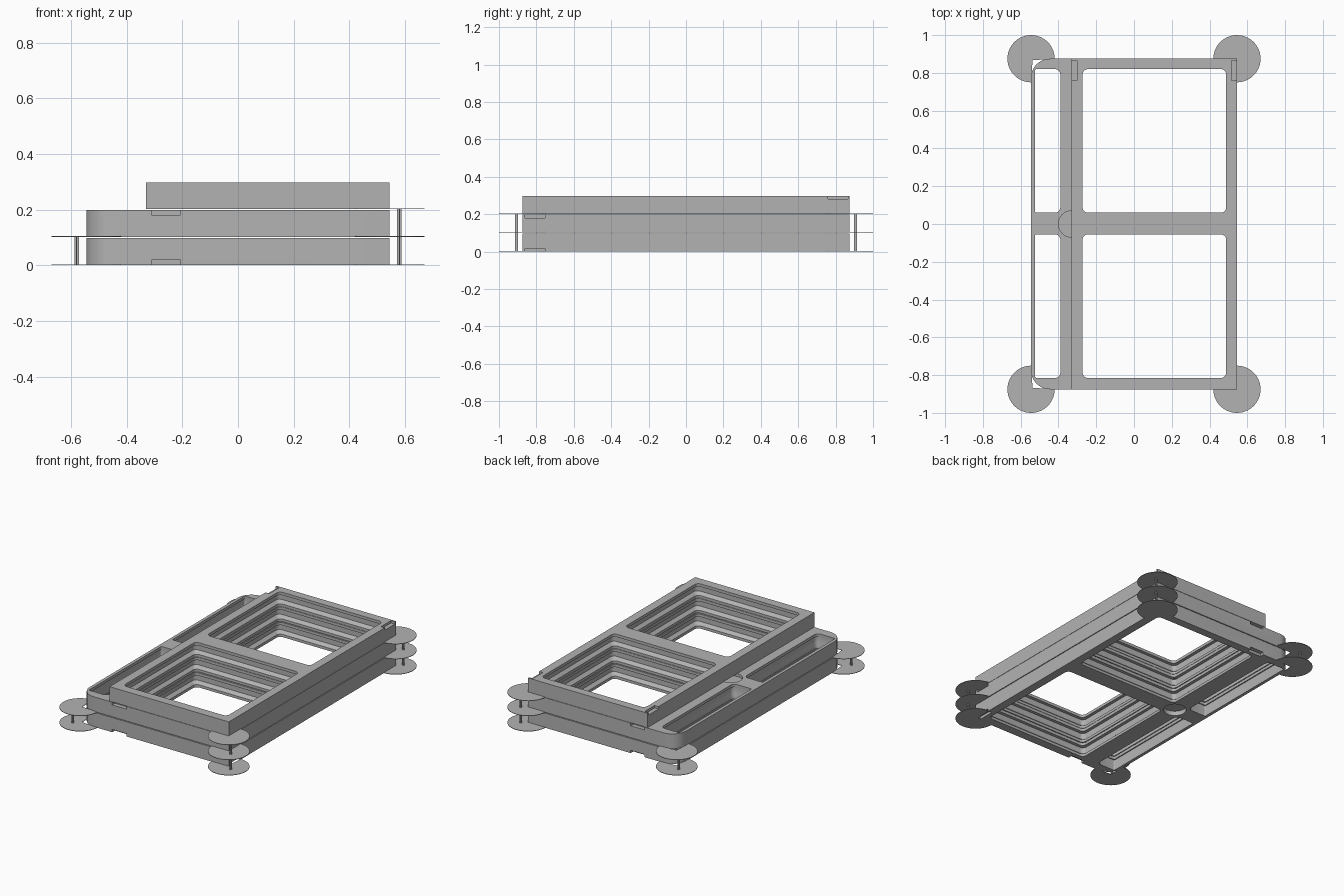
import bpy, bmesh, math

if "Cube" in bpy.data.objects:
    bpy.data.objects.remove(bpy.data.objects["Cube"])

grey = bpy.data.materials.new("plain grey")
grey.diffuse_color = (0.45, 0.45, 0.45, 1)
grey.use_nodes = True
grey.node_tree.nodes["Principled BSDF"].inputs["Base Color"].default_value = grey.diffuse_color


def rounded_rect(x0, x1, y0, y1, radii, seg=6):
    """Outline, counter-clockwise; radii order: left-front, right-front, right-back, left-back."""
    pts = []
    corners = [(x0, y0, 1, 1), (x1, y0, -1, 1), (x1, y1, -1, -1), (x0, y1, 1, -1)]
    for i, ((x, y, sx, sy), r) in enumerate(zip(corners, radii)):
        n = seg if r > 0 else 0
        for k in range(n + 1):
            a = math.pi + i * math.pi / 2 + (k / n * math.pi / 2 if n else 0)
            pts.append((x + sx * r + r * math.cos(a), y + sy * r + r * math.sin(a)))
    return pts


def loft(name, rings):
    """Solid through a list of (outline, z) with matching point counts."""
    bm = bmesh.new()
    loops = [[bm.verts.new((x, y, z)) for x, y in pts] for pts, z in rings]
    for a, b in zip(loops, loops[1:]):
        for i in range(len(a)):
            j = (i + 1) % len(a)
            bm.faces.new((a[i], a[j], b[j], b[i]))
    bm.faces.new(loops[0][::-1])
    bm.faces.new(loops[-1])
    bmesh.ops.recalc_face_normals(bm, faces=bm.faces)
    me = bpy.data.meshes.new(name)
    bm.to_mesh(me)
    bm.free()
    me.materials.append(grey)
    ob = bpy.data.objects.new(name, me)
    bpy.context.collection.objects.link(ob)
    return ob


def box(name, x0, x1, y0, y1, z0, z1):
    pts = [(x0, y0), (x1, y0), (x1, y1), (x0, y1)]
    return loft(name, [(pts, z0), (pts, z1)])


def circle(x, y, r, n=40, a0=0, a1=2 * math.pi, closed=False):
    m = n if closed else n - 1
    return [(x + r * math.cos(a0 + (a1 - a0) * k / (m if not closed else n)),
             y + r * math.sin(a0 + (a1 - a0) * k / (m if not closed else n))) for k in range(n)]


def opening(x0, x1, y0, y1, z, h, depth, radii):
    """Cutter for an opening whose wall is recessed between two lips."""
    def ring(d):
        return rounded_rect(x0 - d, x1 + d, y0 - d, y1 + d, radii)
    return loft("cutter", [(ring(0), z - 0.02), (ring(0), z + 0.018), (ring(depth), z + 0.036),
                           (ring(depth), z + h - 0.02), (ring(0), z + h - 0.02 + 0.001),
                           (ring(0), z + h + 0.02)])


def cut(ob, cutters):
    bpy.context.view_layer.objects.active = ob
    for c in cutters:
        m = ob.modifiers.new("cut", 'BOOLEAN')
        m.operation, m.solver, m.object = 'DIFFERENCE', 'EXACT', c
        bpy.ops.object.modifier_apply(modifier=m.name)
        bpy.data.objects.remove(c, do_unlink=True)


X, Y, H, STEP = 0.545, 0.875, 0.097, 0.102
LEVELS = [0, STEP, 2 * STEP - 0.003]

# Three stacked frames; the top one is narrower
for i, z in enumerate(LEVELS):
    narrow = i == 2
    h = 0.297 - z if narrow else H
    left, r = (-0.33, 0) if narrow else (-X, 0.1)
    outline = rounded_rect(left, X, -Y, Y, (r, 0, 0, r), 10)
    frame = loft(("lower", "middle", "upper")[i] + "_frame", [(outline, z), (outline, z + h)])
    cutters = []
    for y0, y1 in ((-0.815, -0.055), (0.06, 0.82)):
        # Large square openings, and narrow side slots on the wide frames
        cutters.append(opening(-0.272, 0.488, y0, y1, z, h, 0.02, (0.028,) * 4))
        if not narrow:
            cutters.append(opening(-0.524, -0.39, y0, y1, z, h, 0.006,
                                   (0.008, 0.028, 0.028, 0.008)))
    # Shallow label notches on the outer faces
    e = 0.02
    if narrow:
        for x0, x1 in ((left - e, left + 0.028), (X - 0.028, X + e)):
            cutters.append(box("cutter", x0, x1, 0.76, 0.865, z + h - 0.016, z + h + e))
    else:
        z0, z1 = (z - e, z + 0.018) if i == 0 else (z + h - 0.018, z + h + e)
        for y0, y1 in ((-Y - e, -Y + 0.028), (Y - 0.028, Y + e)):
            cutters.append(box("cutter", -0.31, -0.207, y0, y1, z0, z1))
        cutters.append(box("cutter", X - 0.028, X + e, -0.86, -0.755, z0, z1))
        # Round pocket in the central crossing
        c = circle(-0.33, 0, 0.07, closed=True)
        z0, z1 = (z - e, z + 0.03) if i == 0 else (z + h - 0.02, z + h + e)
        cutters.append(loft("cutter", [(c, z0), (c, z1)]))
    cut(frame, cutters)

# Thin corner pads with a quarter cut away for the frame, and cross-shaped posts
for sx in (-1, 1):
    for sy in (-1, 1):
        where = ("left" if sx < 0 else "right") + ("_front" if sy < 0 else "_back")
        inward = math.atan2(-sy, -sx)
        pads = LEVELS if sx > 0 else LEVELS[:2]
        for k, z in enumerate(pads):
            pts = [(sx * (X - 0.008), sy * (Y - 0.008))]
            pts += circle(sx * X, sy * Y, 0.125, 40,
                          inward + math.pi / 4, inward + math.pi * 7 / 4)
            loft(f"corner_pad_{where}_{k + 1}", [(pts, z), (pts, z + 0.003)])
        px, py = sx * 0.58, sy * 0.905
        for part, wx, wy in (("a", 0.008, 0.0015), ("b", 0.0015, 0.008)):
            box(f"corner_post_{where}_{part}", px - wx, px + wx, py - wy, py + wy,
                0.001, pads[-1] + 0.002)

# Smooth rounded corners, keep edges sharp
for ob in bpy.context.scene.objects:
    ob.select_set(True)
    bpy.context.view_layer.objects.active = ob
bpy.ops.object.shade_smooth_by_angle(angle=math.radians(30))
